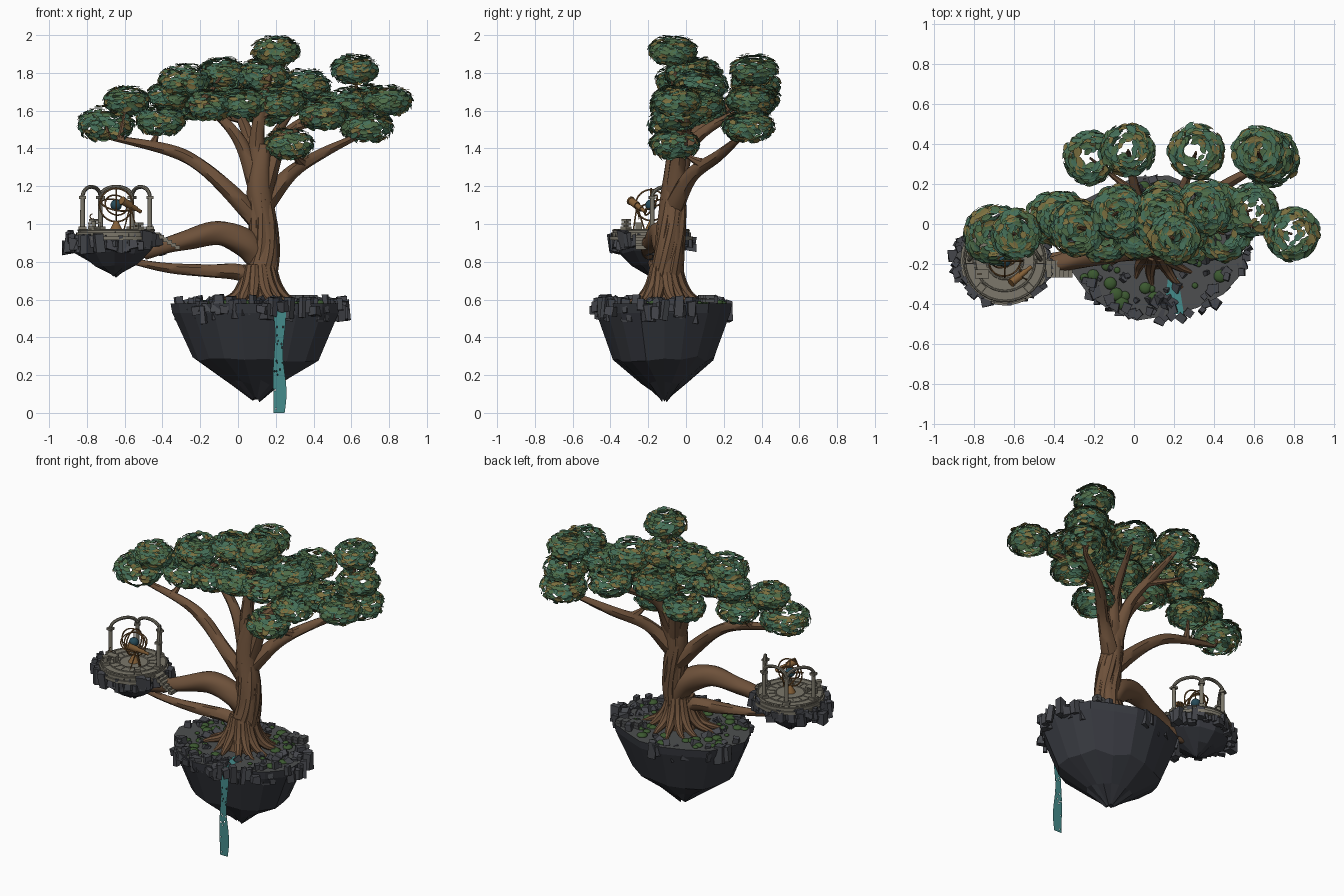
import bpy, bmesh, math, random
from mathutils import Vector, Matrix, Euler

if "Cube" in bpy.data.objects:
    bpy.data.objects.remove(bpy.data.objects["Cube"])

random.seed(7)
R = random.uniform
COL = dict(bark=(.155, .083, .043), rock=(.04, .043, .053), rim=(.06, .063, .073), ground=(.075, .078, .08),
           stone=(.2, .185, .145), water=(.06, .26, .26), moss=(.045, .1, .03), brass=(.24, .12, .04),
           globe=(.02, .07, .1), leaf_green=(.075, .15, .065), leaf_teal=(.06, .16, .1), leaf_tan=(.2, .16, .05))
MAT = {}
for k, c in COL.items():
    MAT[k] = bpy.data.materials.new(k)
    MAT[k].diffuse_color = (*c, 1)


def finish(bm, name, *mats, smooth=False):
    me = bpy.data.meshes.new(name)
    bm.to_mesh(me)
    bm.free()
    for m in mats:
        me.materials.append(MAT[m])
    if smooth:
        for p in me.polygons:
            p.use_smooth = True
        me.set_sharp_from_angle(angle=math.radians(40))
    ob = bpy.data.objects.new(name, me)
    bpy.context.collection.objects.link(ob)
    return ob


def box(bm, loc, size, rot=(0, 0, 0), jit=0):
    m = Matrix.LocRotScale(Vector(loc), Euler(rot), Vector(size))
    for v in bmesh.ops.create_cube(bm, size=1, matrix=m)['verts']:
        v.co += Vector((R(-jit, jit), R(-jit, jit), R(-jit, jit)))


def rod(bm, p, q, r1, r2=None, seg=12):
    p, q = Vector(p), Vector(q)
    m = Matrix.Translation((p + q) / 2) @ (q - p).to_track_quat('Z', 'Y').to_matrix().to_4x4()
    bmesh.ops.create_cone(bm, cap_ends=True, segments=seg, radius1=r1, radius2=r1 if r2 is None else r2,
                          depth=(q - p).length, matrix=m)


def spline(pts, n=6):
    # Catmull-Rom through (x, y, z, radius) points
    P = [Vector(p) for p in pts]
    P = [2 * P[0] - P[1]] + P + [2 * P[-1] - P[-2]]
    out = []
    for a, b, c, d in zip(P, P[1:], P[2:], P[3:]):
        for i in range(n):
            t = i / n
            out.append(.5 * (2 * b + (c - a) * t + (2 * a - 5 * b + 4 * c - d) * t * t + (3 * b - a - 3 * c + d) * t ** 3))
    return out + [P[-2]]


def tube(bm, path, seg=10, ridge=0.0, twist=.12):
    rings, u = [], None
    for i, p in enumerate(path):
        t = (path[min(i + 1, len(path) - 1)] - path[max(i - 1, 0)]).to_3d().normalized()
        u = t.orthogonal() if u is None else u - t * u.dot(t)
        u.normalize()
        w = t.cross(u)
        ring = []
        for k in range(seg):
            a = math.tau * k / seg
            r = max(p[3], .003) * (1 + ridge * math.cos(4 * (a + twist * i)))
            ring.append(bm.verts.new(p.to_3d() + (u * math.cos(a) + w * math.sin(a)) * r))
        rings.append(ring)
    for A, B in zip(rings, rings[1:]):
        for k in range(seg):
            bm.faces.new((A[k], A[k - 1], B[k - 1], B[k]))
    bm.faces.new(rings[0])
    bm.faces.new(rings[-1][::-1])


def circle(c, r, rad, tilt=(0, 0, 0), n=32, a0=0, a1=math.tau):
    m = Euler(tilt).to_matrix()
    pts = []
    for i in range(n + 1):
        a = a0 + (a1 - a0) * i / n
        pts.append(Vector((*(Vector(c) + m @ Vector((r * math.cos(a), r * math.sin(a), 0))), rad)))
    return pts


# Floating islands: faceted inverted cones, rocks clustered on the rim and sparse behind
def island(name, c, rx, ry, prof, seg, nrocks, rock_h, rock_w, sparse):
    bm = bmesh.new()
    jit = [R(.94, 1.04) for _ in range(seg)]
    rings = []
    for z, s in prof:
        rings.append([bm.verts.new((c[0] + rx * s * jit[k] * math.cos(math.tau * k / seg),
                                    c[1] + ry * s * jit[k] * math.sin(math.tau * k / seg),
                                    z + (R(-.015, .015) if s < .9 else 0))) for k in range(seg)])
    for A, B in zip(rings, rings[1:]):
        for k in range(seg):
            bm.faces.new((A[k], B[k], B[k - 1], A[k - 1]))
    bm.faces.new(rings[-1][::-1])
    bm.faces.new(rings[0]).material_index = 1
    finish(bm, name, 'rock', 'ground')
    bm = bmesh.new()
    for i in range(nrocks):
        a = math.tau * (i + R(-.4, .4)) / nrocks
        behind = math.sin(a) > .35 or math.cos(a) < -.8
        if behind and R(0, 1) < sparse:
            continue
        s, h, w = R(.86, 1.03), R(.35, 1) * rock_h, R(.45, 1) * rock_w
        s -= .06 if behind and sparse else 0
        box(bm, (c[0] + rx * s * math.cos(a), c[1] + ry * s * math.sin(a), prof[0][0] - rock_h * .25 + R(-.25, .25) * rock_h),
            (w, w * R(.7, 1.2), h), (R(-.12, .12), R(-.12, .12), R(0, 3)), w * .13)
    finish(bm, name + '_rim_rocks', 'rim')


island('main_island', (.095, -.115), .46, .365, [(.58, 1), (.53, .98), (.285, .74), (.16, .33), (.07, .05)], 18, 105, .12, .055, .6)
island('small_island', (-.655, -.185), .245, .205, [(.925, 1), (.85, .85), (.79, .5), (.73, .05)], 12, 60, .1, .055, 0)

# Ground details: boulders, moss clumps, low ruined wall
bm, moss = bmesh.new(), bmesh.new()
for i in range(90):
    a, s = R(0, math.tau), R(.5, .93)
    x, y = .095 + .43 * s * math.cos(a), -.115 + .34 * s * math.sin(a)
    if i % 2:
        w = R(.015, .045)
        box(bm, (x, y, .585), (w, w, w), (R(0, 1), R(0, 1), R(0, 3)), w * .15)
    elif not (.13 < x < .28 and y < -.2):
        w = R(.015, .035)
        bmesh.ops.create_icosphere(moss, subdivisions=2, radius=1,
                                   matrix=Matrix.LocRotScale(Vector((x, y, .583)), None, Vector((w, w, w * .5))))
finish(bm, 'boulders', 'rim')
finish(moss, 'moss_clumps', 'moss', smooth=True)
bm = bmesh.new()
for i in range(4):
    for j in range(2):
        box(bm, (.29 + .037 * i, .09 + .012 * i, .594 + .021 * j), (.035, .05, .02), (0, 0, R(-.1, .1)))
finish(bm, 'ruined_wall', 'ground')

# Stream and flat waterfall with small gaps
bm = bmesh.new()
rows = [[bm.verts.new((.218 + (i - 6) * (.0048 + .001 * math.sin(j * .12)) + .004 * math.sin(j * .15),
                       -.462, .54 * j / 60)) for i in range(13)] for j in range(61)]
for j in range(60):
    for i in range(12):
        if i in (0, 11) or R(0, 1) > .03:
            bm.faces.new((rows[j][i], rows[j][i + 1], rows[j + 1][i + 1], rows[j + 1][i]))
finish(bm, 'waterfall', 'water')
bm = bmesh.new()
bm.faces.new([bm.verts.new((x, y, .587)) for x, y in
              ((.19, -.45), (.25, -.45), (.235, -.36), (.22, -.27), (.17, -.27), (.16, -.35))])
finish(bm, 'stream', 'water')

# Trunk core, twisting strands and roots
axis = spline([(.11, -.115, .56, .12), (.12, -.105, .7, .09), (.14, -.09, .85, .076), (.132, -.075, 1.0, .072),
               (.11, -.065, 1.2, .064), (.135, -.05, 1.42, .045)], 6)
bm = bmesh.new()
tube(bm, axis, 16, .05)
for k in range(7):
    path = []
    for i, p in enumerate(axis):
        a = math.tau * k / 7 + i * .06
        f = .66 if i < 18 else .66 - .03 * (i - 18)
        path.append(Vector((p.x + p[3] * f * math.cos(a), p.y + p[3] * f * math.sin(a), p.z, .22 * p[3] + .016)))
    tube(bm, path, 8)
finish(bm, 'trunk', 'bark', smooth=True)
bm = bmesh.new()
for k in range(13):
    a, L = math.tau * k / 13 + R(-.12, .12), R(.2, .31)
    pts = [(.06, .78, .028), (.085, .68, .033), (.135, .615, .026), (L * .8, .588, .017), (L, .572, .008)]
    tube(bm, spline([(.115 + r * math.cos(a + i * .08), -.105 + r * .95 * math.sin(a + i * .08), z, w)
                     for i, (r, z, w) in enumerate(pts)], 4), 8)
finish(bm, 'roots', 'bark', smooth=True)

# Two low limbs that carry the small island
bm = bmesh.new()
tube(bm, spline([(.13, -.08, .78, .06), (.05, -.1, .89, .074), (-.1, -.13, .952, .066), (-.27, -.17, .915, .05),
                 (-.4, -.2, .88, .042), (-.5, -.2, .84, .03)]), 14, .05)
tube(bm, spline([(.12, -.1, .7, .04), (.0, -.11, .745, .042), (-.15, -.13, .752, .036), (-.35, -.16, .765, .026),
                 (-.5, -.18, .79, .02), (-.62, -.19, .82, .014)]), 10, .05)
finish(bm, 'low_limbs', 'bark', smooth=True)

# Upper limbs, with twigs reaching every leaf puff
limbs = [
    [(.12, -.07, 1.0, .055), (-.04, -.08, 1.17, .042), (-.2, -.06, 1.31, .036), (-.36, -.05, 1.39, .03), (-.68, -.05, 1.46, .015)],
    [(.14, -.06, 1.1, .055), (.27, .03, 1.26, .038), (.42, .17, 1.36, .03), (.64, .3, 1.47, .015)],
    [(.11, -.06, 1.15, .05), (.03, -.05, 1.4, .036), (-.08, -.03, 1.55, .026), (-.26, -.02, 1.7, .014)],
    [(.13, -.06, 1.15, .055), (.22, -.03, 1.42, .036), (.36, .02, 1.55, .028), (.57, .05, 1.65, .014)],
    [(.11, -.06, 1.15, .06), (.1, -.05, 1.42, .042), (.12, -.05, 1.6, .03), (.19, -.07, 1.88, .013)],
    [(.11, -.05, 1.2, .05), (.06, .03, 1.45, .034), (0, .2, 1.6, .024), (-.03, .36, 1.7, .012)],
    [(.13, -.05, 1.22, .045), (.19, .05, 1.45, .03), (.3, .32, 1.62, .014)]]
puffs = [(.20, -.07, 1.92, .135), (.62, .36, 1.82, .135), (.79, -.05, 1.655, .14), (.68, .33, 1.52, .15),
         (.27, -.06, 1.425, .14), (-.70, -.05, 1.53, .16), (-.59, -.05, 1.655, .13), (-.41, .03, 1.55, .14),
         (-.28, -.02, 1.76, .15), (-.08, .06, 1.8, .14), (.13, .03, 1.79, .15), (.35, .08, 1.735, .15),
         (.59, .07, 1.64, .14), (-.15, -.06, 1.63, .14), (.02, -.04, 1.64, .14), (.22, -.04, 1.65, .15),
         (.45, -.05, 1.58, .14), (-.22, .33, 1.63, .14), (-.03, .37, 1.74, .14), (.31, .36, 1.67, .145),
         (-.36, .04, 1.68, .13), (.15, .09, 1.6, .13), (.66, .34, 1.66, .14), (.42, .08, 1.64, .13)]
bm = bmesh.new()
samples = []
for limb in limbs:
    path = spline(limb)
    samples += path[9:]
    tube(bm, path, 10, .05)
for x, y, z, r in puffs:
    tip = Vector((x, y, z))
    s = min(samples, key=lambda q: (q.to_3d() - tip).length + (1 if q.z > z - .06 else 0))
    mid = s.to_3d().lerp(tip, .5) - Vector((0, 0, .015))
    tube(bm, spline([s, (*mid, .013), (*tip, .006)], 4), 7)
finish(bm, 'branches', 'bark', smooth=True)

# Foliage: hollow puffs of shingled, folded leaf cards
for n, (cx, cy, cz, r) in enumerate(puffs):
    bm, rz = bmesh.new(), r * .66
    for i in range(300):
        h, a = R(-.9, .97), R(0, math.tau)
        c, k = math.sqrt(1 - h * h), R(.86, 1.0)
        p = Vector((cx + r * k * c * math.cos(a), cy + r * k * c * math.sin(a), cz + rz * k * h))
        nrm = Vector((c * math.cos(a) / r, c * math.sin(a) / r, h / rz)).normalized()
        t = Vector((-math.sin(a), math.cos(a), 0))
        dn = (-nrm.cross(t) + nrm * R(0, .6)).normalized()
        sp = R(-.6, .6)
        t, dn = t * math.cos(sp) + dn * math.sin(sp), dn * math.cos(sp) - t * math.sin(sp)
        L, w = R(.02, .034), R(.01, .016)
        q = lambda u, v, d: bm.verts.new(p + t * L * u + dn * w * v + nrm * d)
        A, B = q(-1, 0, -.004), q(1, 0, -.004)
        m = random.choice((0, 0, 1, 1, 2))
        for s in (1, -1):
            bm.faces.new((A, q(-.45, s, -.002), q(.45, s, -.002), B)[::s]).material_index = m
    finish(bm, 'leaf_puff_%02d' % (n + 1), 'leaf_green', 'leaf_teal', 'leaf_tan')

# Observatory platform with inlaid rings, spokes and stairs
C = Vector((-.645, -.185, 0))
at = lambda a, r, z: C + Vector((r * math.cos(math.radians(a)), r * math.sin(math.radians(a)), z))
bm = bmesh.new()
for r, z0, z1 in ((.222, .915, .935), (.212, .935, .955), (.203, .955, .968)):
    rod(bm, C + Vector((0, 0, z0)), C + Vector((0, 0, z1)), r, seg=40)
for r in (.2, .15, .09):
    tube(bm, circle(C + Vector((0, 0, .967)), r, .006), 6)
for k in range(16):
    box(bm, at(k * 22.5, .12, .968), (.06, .006, .006), (0, 0, math.radians(k * 22.5)))
for k in range(6):
    box(bm, (-.425 + k * .021, -.225, .945 - k * .014), (.026, .085, .022))
finish(bm, 'platform', 'stone', smooth=True)

# Columns, arches and broken stubs
bm = bmesh.new()
cols = [178, 118, 62, 2]
for a, top in [(k, 1.14) for k in cols] + [(228, 1.02), (312, 1.0)]:
    rod(bm, at(a, .178, .965), at(a, .178, top), .0135, .0115, 12)
    box(bm, at(a, .178, .977), (.042, .042, .02), (0, 0, math.radians(a)))
    box(bm, at(a, .178, top), (.036, .036, .014), (0, 0, math.radians(a)))
for a, b in zip(cols, cols[1:]):
    p, q = at(a, .178, 1.145), at(b, .178, 1.145)
    arch = []
    for i in range(13):
        t = math.pi * i / 12
        arch.append(Vector((*(p.lerp(q, .5 - .5 * math.cos(t)) + Vector((0, 0, .052 * math.sin(t)))), .0105)))
    tube(bm, arch, 8)
finish(bm, 'colonnade', 'stone', smooth=True)

# Armillary sphere on its stand
G = C + Vector((0, 0, 1.1))
bm = bmesh.new()
bmesh.ops.create_uvsphere(bm, u_segments=20, v_segments=12, radius=.03, matrix=Matrix.Translation(G))
finish(bm, 'globe', 'globe', smooth=True)
bm = bmesh.new()
for r, tilt in ((.088, (math.pi / 2, 0, 0)), (.082, (math.pi / 2, 0, math.pi / 2)), (.08, (.35, .2, 0)), (.06, (1.0, -.5, .6))):
    tube(bm, circle(G, r, .0045, tilt), 6)
rod(bm, G - Vector((0, 0, .09)), G + Vector((0, 0, .09)), .003, seg=8)
rod(bm, C + Vector((0, 0, .965)), C + Vector((0, 0, 1.015)), .035, .01, 16)

# Telescope on a tripod
lens, eye = Vector((-.615, -.295, 1.125)), Vector((-.515, -.215, 1.065))
mid = lens.lerp(eye, .45)
for u, v, r in ((0, .45, .02), (.45, .75, .014), (.75, 1, .01), (0, .07, .023)):
    rod(bm, lens.lerp(eye, u), lens.lerp(eye, v), r, seg=14)
for a in (90, 210, 330):
    rod(bm, mid, (mid.x + .04 * math.cos(math.radians(a)), mid.y + .04 * math.sin(math.radians(a)), .965), .004, seg=6)
tube(bm, circle((-.77, -.25, 1.04), .013, .003, (math.pi / 2, 0, 0), 12, 1.6, 5.2), 6)
finish(bm, 'armillary_and_telescope', 'brass', smooth=True)

# Small chart table
bm = bmesh.new()
box(bm, (-.76, -.25, 1.005), (.07, .045, .008))
for sx in (-.027, .027):
    box(bm, (-.76 + sx, -.25, .985), (.01, .035, .04))
finish(bm, 'chart_table', 'stone')

for m in bpy.data.materials:
    if m.users and not m.is_grease_pencil:
        m.use_nodes = True
        m.node_tree.nodes["Principled BSDF"].inputs["Base Color"].default_value = m.diffuse_color
